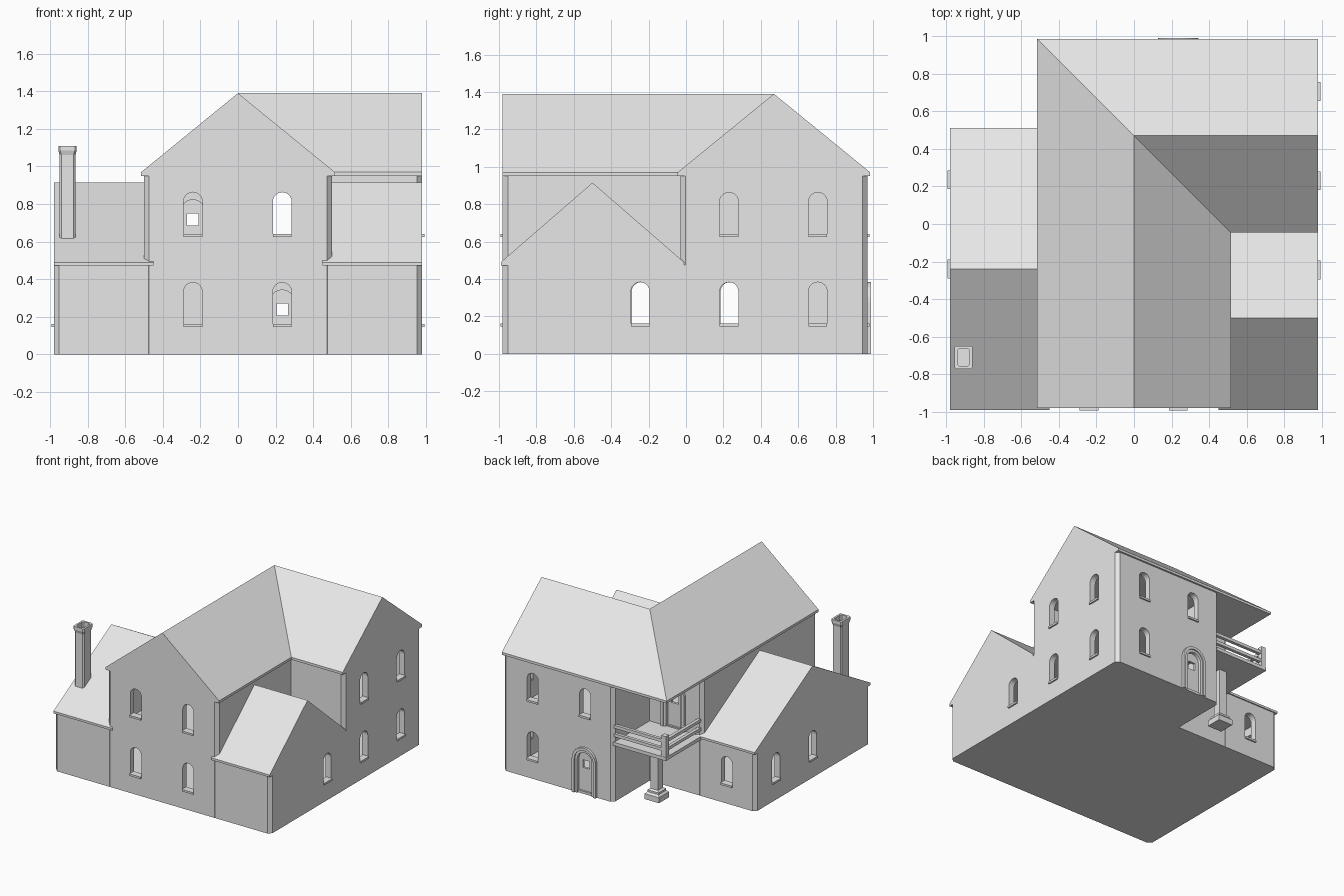
import bpy
import bmesh
from math import pi, cos, sin
from mathutils import Vector

cube = bpy.data.objects.get("Cube")
if cube:
    bpy.data.objects.remove(cube, do_unlink=True)

plaster = bpy.data.materials.new("light_grey_plaster")
plaster.use_nodes = True
GREY = (0.8, 0.8, 0.8, 1)
plaster.diffuse_color = GREY
for node in plaster.node_tree.nodes:
    if node.type == 'BSDF_PRINCIPLED':
        node.inputs["Base Color"].default_value = GREY


def make(name, verts, faces):
    bm = bmesh.new()
    vs = [bm.verts.new(v) for v in verts]
    for f in faces:
        bm.faces.new([vs[i] for i in f])
    bmesh.ops.recalc_face_normals(bm, faces=bm.faces)
    mesh = bpy.data.meshes.new(name)
    bm.to_mesh(mesh)
    bm.free()
    mesh.materials.append(plaster)
    ob = bpy.data.objects.new(name, mesh)
    bpy.context.collection.objects.link(ob)
    return ob


def loft(name, rings):
    """Skin equal-length rings of points and cap both ends."""
    n, k = len(rings[0]), len(rings)
    faces = [list(range(n)), [(k - 1) * n + i for i in range(n)]]
    for r in range(k - 1):
        for i in range(n):
            j = (i + 1) % n
            faces.append([r * n + i, r * n + j, (r + 1) * n + j, (r + 1) * n + i])
    return make(name, [p for ring in rings for p in ring], faces)


def rect(x0, x1, y0, y1):
    return [(x0, y0), (x1, y0), (x1, y1), (x0, y1)]


def box(name, x0, x1, y0, y1, z0, z1):
    return loft(name, [[(x, y, z) for x, y in rect(x0, x1, y0, y1)] for z in (z0, z1)])


def chamfer(pts, c):
    """Cut the convex corners of a counter-clockwise outline."""
    out = []
    for i, p in enumerate(pts):
        p = Vector(p)
        a = (Vector(pts[i - 1]) - p).normalized()
        b = (Vector(pts[(i + 1) % len(pts)]) - p).normalized()
        if a.x * b.y - a.y * b.x < 0:
            out += [p + a * c, p + b * c]
        else:
            out.append(p)
    return [(p[0], p[1]) for p in out]


def walls(name, outline, top):
    pts = chamfer(outline, 0.027)
    return loft(name, [[(x, y, z) for x, y in pts] for z in (0, top)])


def combine(a, b, operation):
    mod = a.modifiers.new("combine", 'BOOLEAN')
    mod.operation, mod.solver, mod.object = operation, 'EXACT', b
    bpy.context.view_layer.objects.active = a
    bpy.ops.object.modifier_apply(modifier=mod.name)
    bpy.data.objects.remove(b, do_unlink=True)


# Main two-storey walls, with a notch for the porch
house = walls("house", [(-0.5, -0.98), (0.5, -0.98), (0.5, -0.03), (0.98, -0.03),
                        (0.98, 0.97), (-0.02, 0.97), (-0.02, 0.5), (-0.5, 0.5)], 0.95)

# L-shaped main roof with a hip, a valley and two gables
E = 0.515
eaves = [(-E, -0.98), (-E, 0.985), (0.98, 0.985), (0.98, -0.045), (E, -0.045), (E, -0.98)]
verts = [(x, y, z) for z in (0.95, 0.97) for x, y in eaves]
verts += [(0, -0.98, 1.39), (0, 0.47, 1.39), (0.98, 0.47, 1.39)]
A, B, C = 12, 13, 14
faces = [[6, 7, B, A], [7, 8, C, B], [9, 10, B, C], [10, 11, A, B],
         [0, 5, 11, A, 6], [2, 3, 9, C, 8], [0, 1, 2, 3, 4, 5]]
faces += [[i, i + 1, i + 7, i + 6] for i in (0, 1, 3, 4)]
combine(house, make("main_roof", verts, faces), 'UNION')


# Low side wings, each with its own gable roof
def low_wing(x0, x1, wall_back, y0, y1):
    combine(house, walls("wing_walls", rect(x0, x1, -0.98, wall_back), 0.475), 'UNION')
    profile = [(y0, 0.472), (y1, 0.472), (y1, 0.49), ((y0 + y1) / 2, 0.915), (y0, 0.49)]
    roof = loft("wing_roof", [[(x, y, z) for y, z in profile] for x in (x0, x1)])
    combine(house, roof, 'UNION')


low_wing(-0.98, -0.45, 0.5, -0.99, 0.51)
low_wing(0.45, 0.98, 0.1, -0.99, -0.01)

# Rooms inside
FRONT_ROOM, BACK_ROOM = (-0.45, 0.45, -0.93, 0.45), (0.03, 0.93, 0.02, 0.92)
for area in (FRONT_ROOM, BACK_ROOM, (-0.93, -0.4, -0.93, 0.45), (0.4, 0.93, -0.93, 0.1)):
    combine(house, box("room", *area, 0.02, 0.45), 'DIFFERENCE')
for area in (FRONT_ROOM, BACK_ROOM):
    combine(house, box("room", *area, 0.49, 0.93), 'DIFFERENCE')

# Wall planes: along the wall u, outward d, height z
PLANES = {
    "front": lambda u, d, z: (u, -0.98 - d, z),
    "right_side": lambda u, d, z: (0.98 + d, u, z),
    "back": lambda u, d, z: (u, 0.97 + d, z),
    "left_side": lambda u, d, z: (-0.98 - d, u, z),
    "porch": lambda u, d, z: (u, 0.5 + d, z),
}


def arch(u, w, z0, z1, steps=12):
    r = w / 2
    arc = [(u - r * cos(pi * i / steps), z1 - r + r * sin(pi * i / steps))
           for i in range(steps + 1)]
    return [(u - r, z0)] + arc + [(u + r, z0)]


def slab(name, plane, outline, d0, d1):
    return loft(name, [[PLANES[plane](u, d, z) for u, z in outline] for d in (d0, d1)])


# Arched windows with sills
UP = 0.48
windows = [("front", -0.24, 0), ("front", 0.235, 0), ("front", -0.24, UP), ("front", 0.235, UP),
           ("right_side", -0.245, 0), ("right_side", 0.23, 0), ("right_side", 0.705, 0),
           ("right_side", 0.23, UP), ("right_side", 0.705, UP),
           ("back", 0.71, 0), ("back", 0.71, UP), ("back", 0.235, UP),
           ("left_side", -0.24, 0), ("left_side", 0.235, 0), ("porch", -0.72, 0)]
for plane, u, base in windows:
    cutter = slab("window_cut", plane, arch(u, 0.1, base + 0.15, base + 0.383), -0.08, 0.04)
    combine(house, cutter, 'DIFFERENCE')
    z = base + 0.145
    slab(plane + "_window_sill", plane, rect(u - 0.05, u + 0.05, z, z + 0.016), -0.045, 0.012)

# Arched doors with stepped frames and a small square light
for name, plane, u, base in (("back_door", "back", 0.235, 0), ("porch_door", "porch", -0.24, UP)):
    floor = base + 0.02
    cutter = slab("door_cut", plane, arch(u, 0.13, floor, base + 0.343), -0.08, 0.04)
    combine(house, cutter, 'DIFFERENCE')
    leaf = slab(name + "_leaf", plane, arch(u, 0.132, floor - 0.01, base + 0.344), -0.035, -0.015)
    light = slab("light_cut", plane, rect(u - 0.03, u + 0.03, base + 0.207, base + 0.27), -0.1, 0.1)
    combine(leaf, light, 'DIFFERENCE')
    bands = (("outer", 0.215, 0.385, 0.17, 0.363, 0.02), ("inner", 0.17, 0.363, 0.13, 0.343, 0.01))
    for part, w0, top0, w1, top1, depth in bands:
        band = arch(u, w0, base, base + top0) + arch(u, w1, base, base + top1)[::-1]
        slab(f"{name}_{part}_frame", plane, band, -0.01, depth)


def stack(name, x, y, levels, cut=0.0):
    """Rectangular column from (half x, half y, height) levels."""
    rings = []
    for hx, hy, z in levels:
        pts = rect(x - hx, x + hx, y - hy, y + hy)
        pts = chamfer(pts, cut) if cut else pts
        rings.append([(px, py, z) for px, py in pts])
    return loft(name, rings)


# Hollow chimney with a flared cap
stack("chimney", -0.907, -0.71, [(0.042, 0.054, 0.55), (0.042, 0.054, 1.06), (0.049, 0.062, 1.085),
                                 (0.049, 0.062, 1.11), (0.033, 0.046, 1.11), (0.033, 0.046, 0.95)], 0.01)

# Porch pillar and balcony
stack("porch_pillar", -0.24, 0.72, [(0.065, 0.065, 0), (0.065, 0.065, 0.045), (0.05, 0.05, 0.06),
                                    (0.05, 0.05, 0.075), (0.033, 0.033, 0.085), (0.033, 0.033, 0.47)])
box("balcony_deck", -0.49, -0.01, 0.49, 0.96, 0.462, 0.49)
stack("balcony_corner_post", -0.467, 0.937, [(0.021, 0.021, 0.48), (0.021, 0.021, 0.66)])
for part, z in (("lower", 0.53), ("upper", 0.6)):
    box(f"balcony_{part}_back_rail", -0.46, -0.01, 0.924, 0.95, z, z + 0.025)
    box(f"balcony_{part}_side_rail", -0.48, -0.454, 0.49, 0.93, z, z + 0.025)
